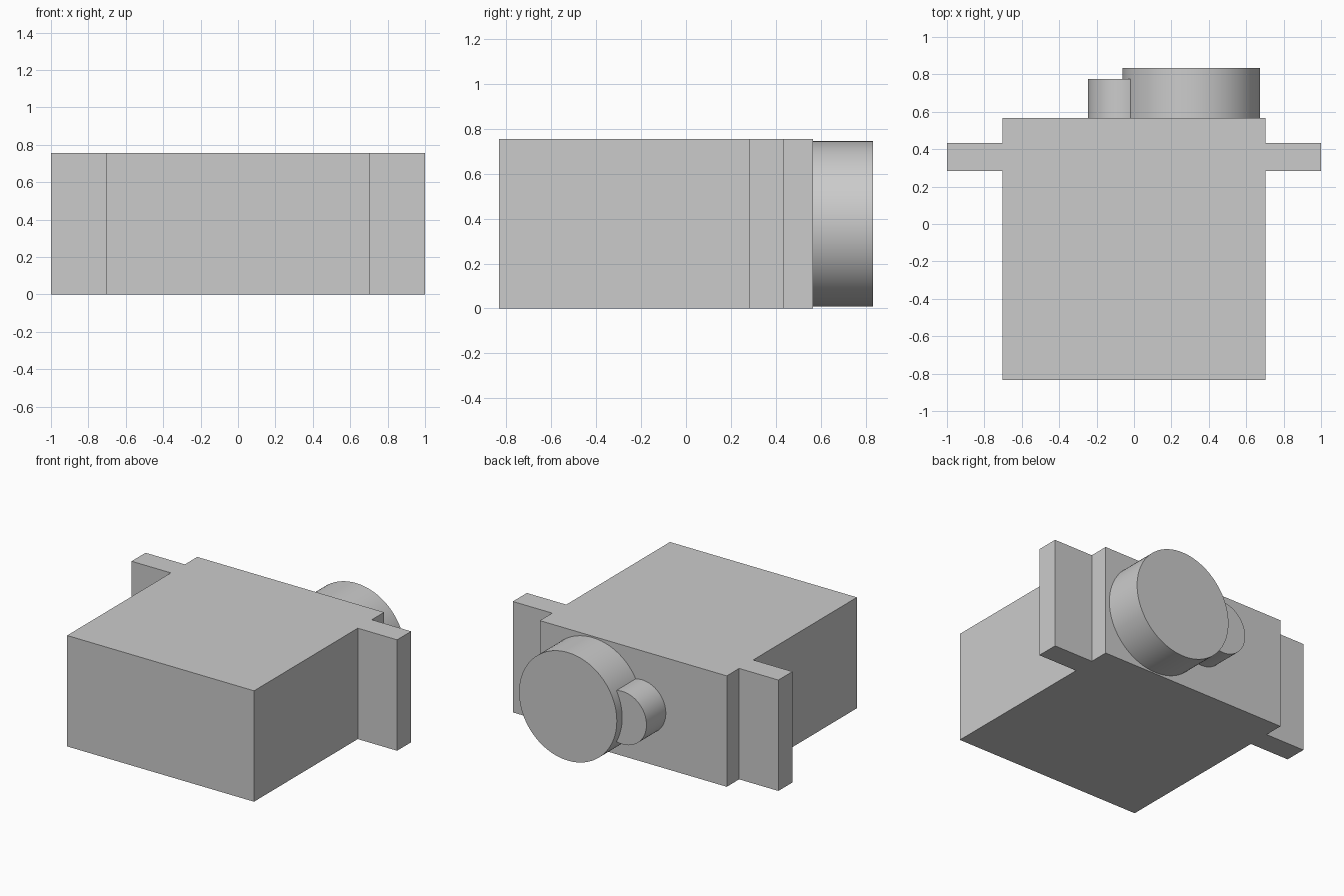
import bpy
import math

if "Cube" in bpy.data.objects:
    bpy.data.objects.remove(bpy.data.objects["Cube"], do_unlink=True)

HEIGHT = 0.755
BACK = 0.567

grey = bpy.data.materials.new("plain_grey")
grey.use_nodes = True
grey.diffuse_color = (0.6, 0.6, 0.6, 1)
grey.node_tree.nodes["Principled BSDF"].inputs["Base Color"].default_value = (0.6, 0.6, 0.6, 1)


def extruded_profile(name, outline, height):
    """Prism standing on the ground from an xy outline."""
    n = len(outline)
    verts = [(x, y, z) for z in (0, height) for x, y in outline]
    faces = [tuple(reversed(range(n))), tuple(range(n, 2 * n))]
    faces += [(i, (i + 1) % n, (i + 1) % n + n, i + n) for i in range(n)]
    mesh = bpy.data.meshes.new(name)
    mesh.from_pydata(verts, [], faces)
    mesh.materials.append(grey)
    obj = bpy.data.objects.new(name, mesh)
    bpy.context.collection.objects.link(obj)
    return obj


def boss(name, x, radius, end):
    """Round boss standing out of the back of the case."""
    start = BACK - 0.02
    bpy.ops.mesh.primitive_cylinder_add(
        vertices=96, radius=radius, depth=end - start,
        location=(x, (start + end) / 2, HEIGHT / 2), rotation=(math.pi / 2, 0, 0))
    obj = bpy.context.object
    obj.name = name
    obj.data.materials.append(grey)
    bpy.ops.object.shade_smooth_by_angle(angle=math.radians(30))


# Case with a mounting ear on each side, as one outline
right_half = [(0.704, -0.833), (0.704, 0.283), (1, 0.283),
              (1, 0.434), (0.704, 0.434), (0.704, BACK)]
left_half = [(-x, y) for x, y in reversed(right_half)]
extruded_profile("case_with_ears", right_half + left_half, HEIGHT)

# Gear housings on the back
boss("large_gear_housing", 0.306, 0.368, 0.833)
boss("small_gear_housing", -0.065, 0.18, 0.775)
